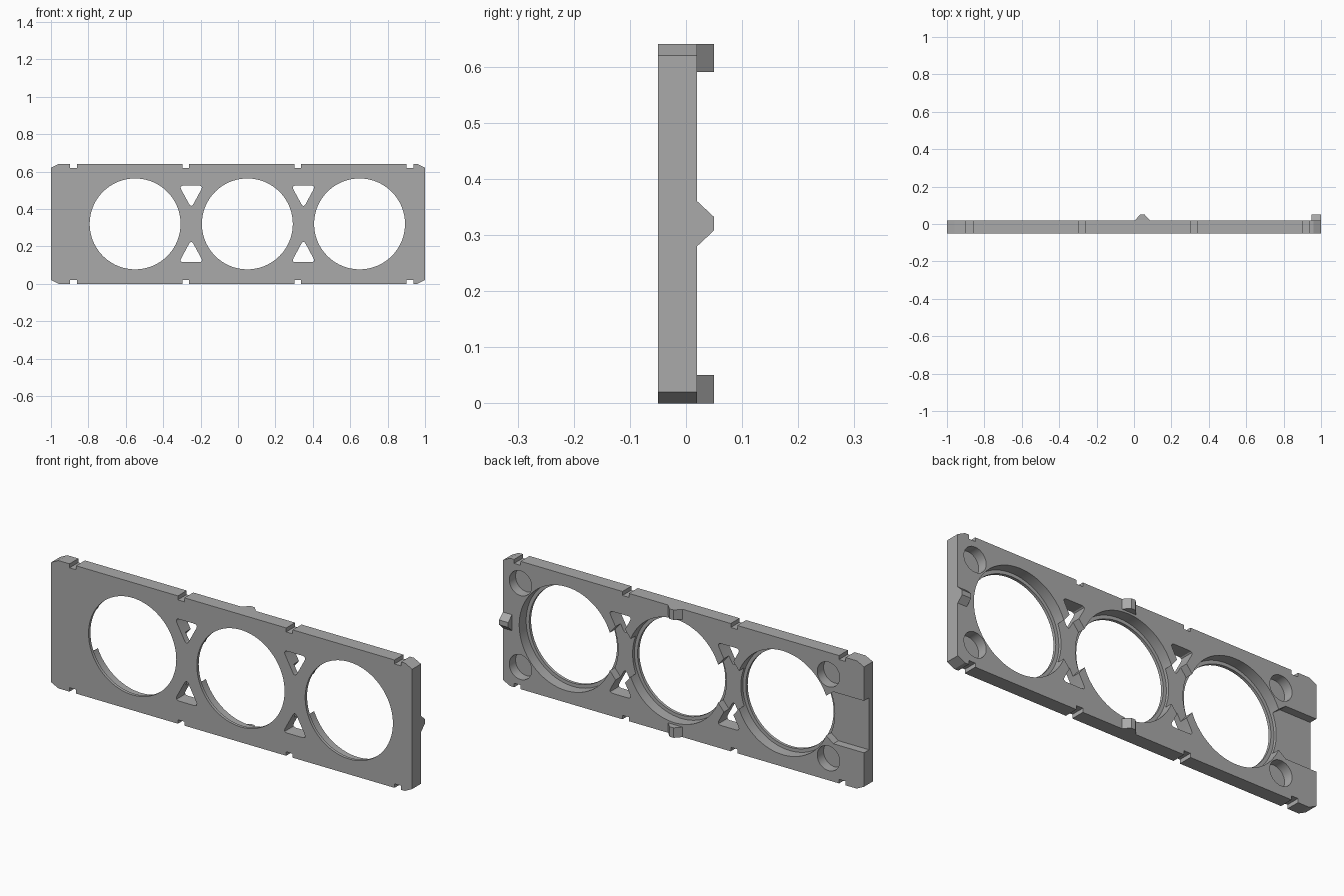
import bpy, math
from math import cos, sin, pi

cube = bpy.data.objects.get("Cube")
if cube:
    bpy.data.objects.remove(cube)

FRONT, BACK, MID = -0.05, 0.02, 0.32
FLOOR = -0.02                      # floor of the shallow back recesses
HOLES = (-0.55, 0.05, 0.65)
NECKS = (-0.25, 0.35)

grey = bpy.data.materials.new("plain grey")
grey.use_nodes = True
grey.diffuse_color = (0.4, 0.4, 0.4, 1)
grey.node_tree.nodes["Principled BSDF"].inputs["Base Color"].default_value = (0.4, 0.4, 0.4, 1)


def prism(name, pts, lo, hi, place=lambda u, v, w: (u, w, v)):
    """Extrude a 2D outline between two depths; the default runs along y."""
    n = len(pts)
    verts = [place(u, v, lo) for u, v in pts] + [place(u, v, hi) for u, v in pts]
    faces = [list(range(n)), list(range(2 * n - 1, n - 1, -1))]
    faces += [[i, i + n, (i + 1) % n + n, (i + 1) % n] for i in range(n)]
    mesh = bpy.data.meshes.new(name)
    mesh.from_pydata(verts, [], faces)
    # Make the normals point outward
    import bmesh
    bm = bmesh.new()
    bm.from_mesh(mesh)
    bmesh.ops.recalc_face_normals(bm, faces=bm.faces)
    bm.to_mesh(mesh)
    bm.free()
    mesh.materials.append(grey)
    obj = bpy.data.objects.new(name, mesh)
    bpy.context.collection.objects.link(obj)
    return obj


def circle(x, z, r, n):
    return [(x + r * cos(2 * pi * i / n), z + r * sin(2 * pi * i / n)) for i in range(n)]


def rounded(pts, cut, steps=4):
    """Round every corner of an outline with a small quadratic curve."""
    out = []
    for i, (px, py) in enumerate(pts):
        ends = []
        for qx, qy in (pts[i - 1], pts[(i + 1) % len(pts)]):
            t = cut / math.hypot(qx - px, qy - py)
            ends.append((px + (qx - px) * t, py + (qy - py) * t))
        (ax, ay), (bx, by) = ends
        for k in range(steps + 1):
            t = k / steps
            a, b, c = (1 - t) ** 2, 2 * t * (1 - t), t * t
            out.append((a * ax + b * px + c * bx, a * ay + b * py + c * by))
    return out


def carve(pts, lo, hi):
    """Cut an outline out of the plate and bake the result."""
    cutter = prism("cutter", pts, lo, hi)
    cutter.hide_render = True
    mod = plate.modifiers.new("cut", "BOOLEAN")
    mod.operation, mod.solver, mod.object = "DIFFERENCE", "EXACT", cutter
    dg = bpy.context.evaluated_depsgraph_get()
    dg.update()
    baked = bpy.data.meshes.new_from_object(plate.evaluated_get(dg))
    plate.modifiers.clear()
    plate.data = baked
    bpy.data.objects.remove(cutter)


# Plate with chamfered corners and small edge notches
quarter = [(1, 0.3), (0.96, 0.32)]
outline = [(1, 0.02), (1, 0.62), (0.96, 0.64), (-0.96, 0.64),
           (-1, 0.62), (-1, 0.02), (-0.96, 0), (0.96, 0)]
plate = prism("frame_plate", outline, FRONT, BACK)
for x in (-0.88, -0.28, 0.32, 0.92):
    for z in (0, 0.64):
        carve([(x - 0.018, z - 0.02), (x + 0.018, z - 0.02),
               (x + 0.018, z + 0.02), (x - 0.018, z + 0.02)], -0.1, 0.1)

# Large round openings with a thin front lip
for x in HOLES:
    carve(circle(x, MID, 0.243, 96), -0.1, 0.1)
    carve(circle(x, MID, 0.26, 96), -0.035, 0.1)

# Rounded triangular windows and recessed necks between the openings
for x in NECKS:
    for s in (-1, 1):
        tri = [(x - 0.065, MID + s * 0.205), (x + 0.065, MID + s * 0.205), (x, MID + s * 0.085)]
        carve(rounded(tri, 0.025), -0.1, 0.1)
    carve([(x - 0.07, MID - 0.08), (x - 0.025, MID - 0.135), (x + 0.025, MID - 0.135),
           (x + 0.07, MID - 0.08), (x + 0.07, MID + 0.08), (x + 0.025, MID + 0.135),
           (x - 0.025, MID + 0.135), (x - 0.07, MID + 0.08)], FLOOR, 0.1)

# Recess running out of the right end
carve([(-1.1, MID - 0.13), (-0.83, MID - 0.13), (-0.77, MID - 0.085),
       (-0.77, MID + 0.085), (-0.83, MID + 0.13), (-1.1, MID + 0.13)], FLOOR, 0.1)

# Blind round pockets near the corners
for x in (-0.803, 0.903):
    for s in (-1, 1):
        carve(circle(x, MID + s * 0.21, 0.062, 40), -0.03, 0.1)

# Tapered locating tabs on the back
taper = [(-0.04, BACK), (0.04, BACK), (0.012, 0.05), (-0.012, 0.05)]
prism("top_tab", [(0.045 + u, v) for u, v in taper], 0.59, 0.64, lambda u, v, w: (u, v, w))
prism("bottom_tab", [(0.045 + u, v) for u, v in taper], 0, 0.05, lambda u, v, w: (u, v, w))
prism("left_end_tab", [(MID + u, v) for u, v in taper], 0.95, 1, lambda u, v, w: (w, v, u))

# Smooth round walls, sharp edges elsewhere
bpy.ops.object.select_all(action="DESELECT")
plate.select_set(True)
bpy.context.view_layer.objects.active = plate
bpy.ops.object.shade_smooth_by_angle(angle=math.radians(25))
